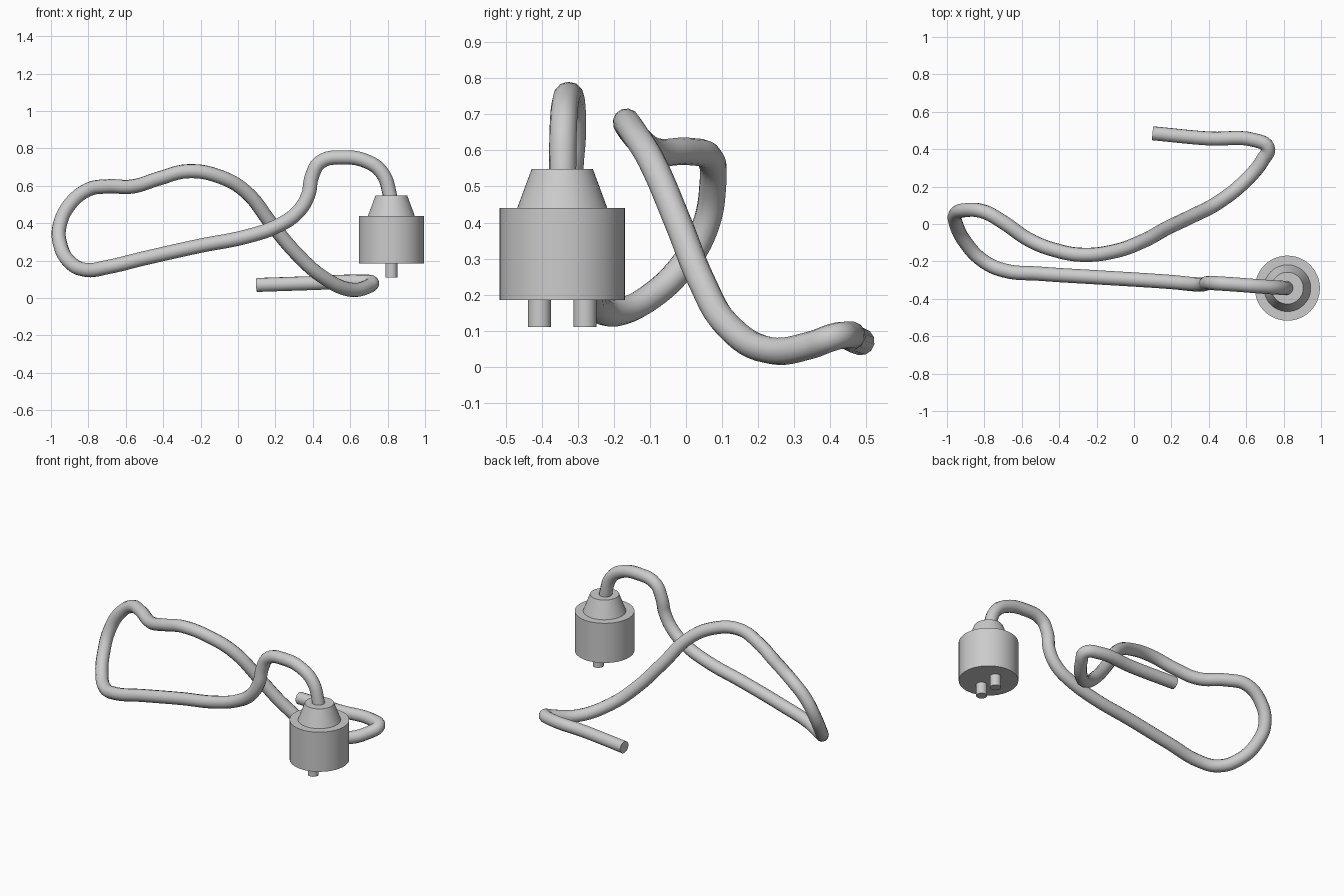
import bpy, bmesh, math

if "Cube" in bpy.data.objects:
    bpy.data.objects.remove(bpy.data.objects["Cube"])

grey = bpy.data.materials.new("light grey")
grey.diffuse_color = (0.6, 0.6, 0.6, 1)
grey.use_nodes = True
grey.node_tree.nodes["Principled BSDF"].inputs["Base Color"].default_value = grey.diffuse_color

PLUG_X, PLUG_Y = 0.82, -0.343


def lathe(name, profile, x, y, sides):
    """Closed solid of revolution from (radius, z) pairs, bottom to top."""
    bm = bmesh.new()
    rings = [[bm.verts.new((x + r * math.cos(2 * math.pi * i / sides),
                            y + r * math.sin(2 * math.pi * i / sides), z))
              for i in range(sides)] for r, z in profile]
    for a, b in zip(rings, rings[1:]):
        for i in range(sides):
            j = (i + 1) % sides
            bm.faces.new((a[i], a[j], b[j], b[i]))
    bm.faces.new(rings[0][::-1])
    bm.faces.new(rings[-1])
    mesh = bpy.data.meshes.new(name)
    bm.to_mesh(mesh)
    bm.free()
    finish(name, mesh)


def finish(name, mesh):
    obj = bpy.data.objects.new(name, mesh)
    mesh.materials.append(grey)
    bpy.context.collection.objects.link(obj)
    bpy.ops.object.select_all(action='DESELECT')
    bpy.context.view_layer.objects.active = obj
    obj.select_set(True)
    if obj.type == 'MESH':
        bpy.ops.object.shade_smooth_by_angle(angle=math.radians(30))
    return obj


# Plug: cylinder with a tapered collar
lathe("plug_body", [(0.174, 0.185), (0.174, 0.44), (0.125, 0.44), (0.085, 0.548)],
      PLUG_X, PLUG_Y, 48)

# Two contact pins
for side, dy in (("front", -0.063), ("back", 0.063)):
    lathe("pin_" + side, [(0.032, 0.111), (0.032, 0.2)], PLUG_X, PLUG_Y + dy, 24)

# Cable: centre line from the plug to the loose end
path = [
    (0.82, -0.343, 0.48), (0.81, -0.342, 0.56), (0.77, -0.34, 0.67),
    (0.69, -0.335, 0.73), (0.56, -0.325, 0.752), (0.44, -0.317, 0.727),
    (0.395, -0.315, 0.65), (0.375, -0.322, 0.55), (0.32, -0.322, 0.46),
    (0.22, -0.312, 0.39), (0.05, -0.30, 0.33), (-0.2, -0.285, 0.28),
    (-0.5, -0.266, 0.213), (-0.7, -0.247, 0.165), (-0.81, -0.195, 0.15),
    (-0.9, -0.10, 0.193), (-0.95, -0.005, 0.285), (-0.955, 0.05, 0.38),
    (-0.9, 0.074, 0.50), (-0.8, 0.065, 0.58), (-0.7, 0.01, 0.597),
    (-0.56, -0.085, 0.597), (-0.42, -0.14, 0.64), (-0.27, -0.165, 0.678),
    (-0.1, -0.145, 0.65), (0.04, -0.095, 0.57), (0.18, -0.02, 0.395),
    (0.31, 0.042, 0.24), (0.45, 0.115, 0.115), (0.6, 0.235, 0.045),
    (0.69, 0.345, 0.06), (0.715, 0.41, 0.083), (0.65, 0.447, 0.088),
    (0.4, 0.457, 0.08), (0.1, 0.485, 0.07),
]
curve = bpy.data.curves.new("cable", 'CURVE')
curve.dimensions = '3D'
curve.resolution_u = 6
curve.bevel_depth = 0.038
curve.bevel_resolution = 4
curve.use_fill_caps = True
spline = curve.splines.new('BEZIER')
spline.bezier_points.add(len(path) - 1)
for point, co in zip(spline.bezier_points, path):
    point.co = co
    point.handle_left_type = point.handle_right_type = 'AUTO'
cable = finish("cable", curve)
bpy.ops.object.convert(target='MESH')
bpy.ops.object.shade_smooth_by_angle(angle=math.radians(40))
